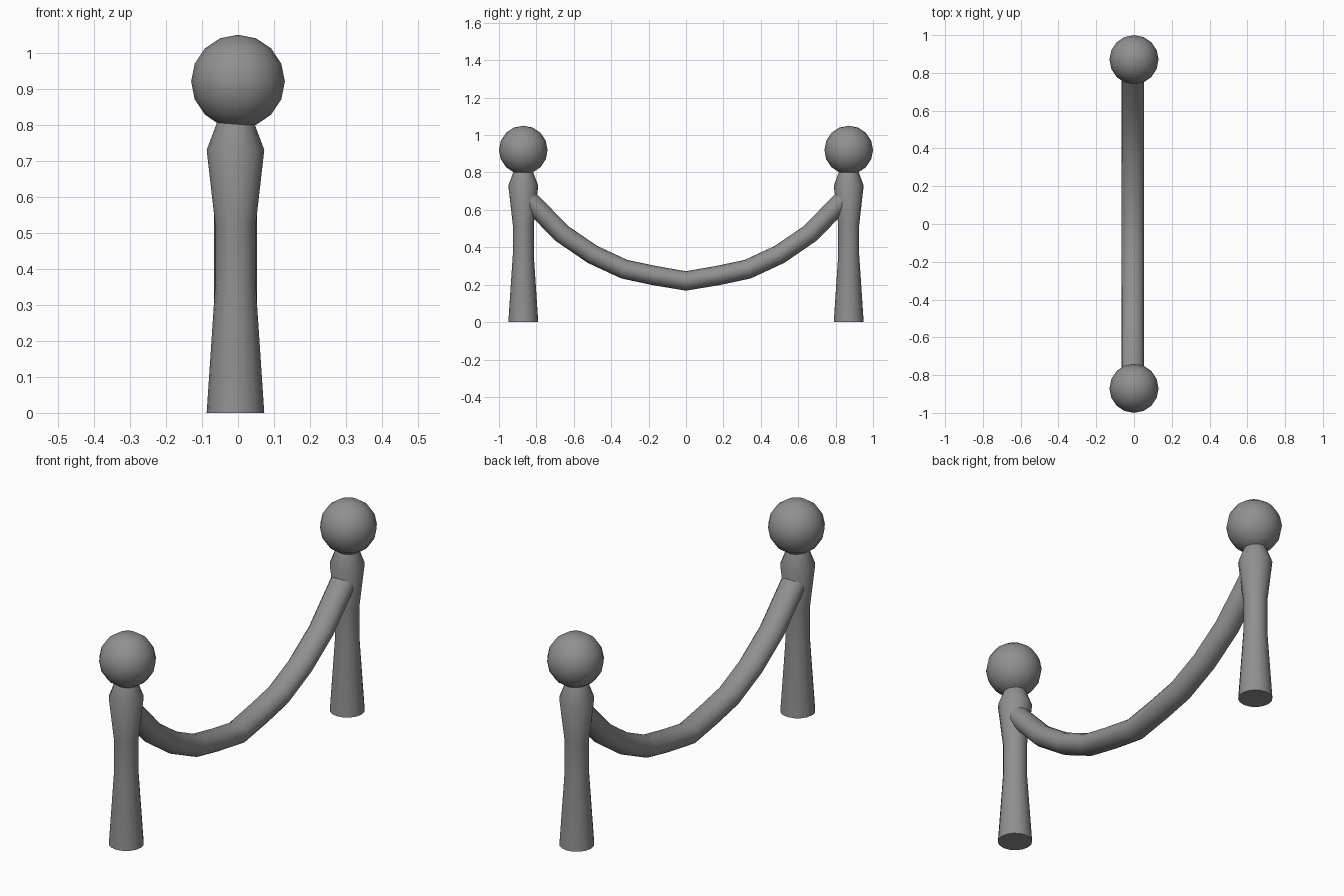
import bpy, bmesh, math
from mathutils import Vector

cube = bpy.data.objects.get("Cube")
if cube:
    bpy.data.objects.remove(cube, do_unlink=True)

grey = bpy.data.materials.new("plain grey")
grey.use_nodes = True
colour = (0.28, 0.28, 0.28, 1)
grey.diffuse_color = colour
grey.node_tree.nodes["Principled BSDF"].inputs["Base Color"].default_value = colour

SIDES = 16
POST_X, POST_Y = -0.007, 0.87


def finish(name, bm):
    """Turn a bmesh into a smooth, grey object."""
    bmesh.ops.recalc_face_normals(bm, faces=bm.faces)
    mesh = bpy.data.meshes.new(name)
    bm.to_mesh(mesh)
    bm.free()
    mesh.materials.append(grey)
    obj = bpy.data.objects.new(name, mesh)
    bpy.context.collection.objects.link(obj)
    bpy.ops.object.select_all(action='DESELECT')
    obj.select_set(True)
    bpy.context.view_layer.objects.active = obj
    bpy.ops.object.shade_smooth_by_angle(angle=math.radians(45))
    return obj


def loft(name, sections):
    """Skin capped rings; each section is (centre, side axis, up axis)."""
    bm = bmesh.new()
    rings = []
    for centre, side, up in sections:
        angles = [2 * math.pi * i / SIDES for i in range(SIDES)]
        rings.append([bm.verts.new(centre + side * math.cos(a) + up * math.sin(a))
                      for a in angles])
    for low, high in zip(rings, rings[1:]):
        for i in range(SIDES):
            j = (i + 1) % SIDES
            bm.faces.new((low[i], low[j], high[j], high[i]))
    bm.faces.new(rings[0])
    bm.faces.new(rings[-1])
    return finish(name, bm)


# Waisted posts, each topped by a ball
post_profile = [(0.08, 0), (0.056, 0.36), (0.056, 0.52), (0.08, 0.73), (0.05, 0.81)]
for label, sign in (("front", -1), ("back", 1)):
    loft(label + "_post", [(Vector((POST_X, sign * POST_Y, z)),
                            Vector((r, 0, 0)), Vector((0, r, 0)))
                           for r, z in post_profile])
    bm = bmesh.new()
    bmesh.ops.create_uvsphere(bm, u_segments=SIDES, v_segments=SIDES // 2, radius=0.13)
    bmesh.ops.translate(bm, verts=bm.verts, vec=(0, sign * POST_Y, 0.92))
    finish(label + "_ball", bm)

# Sagging rope between the posts
half = [(0, 0.22), (0.175, 0.25), (0.33, 0.283), (0.5, 0.362), (0.665, 0.475), (0.86, 0.675)]
path = [Vector((POST_X, -y, z)) for y, z in reversed(half[1:])]
path += [Vector((POST_X, y, z)) for y, z in half]
sections = []
for i, point in enumerate(path):
    before, after = path[max(i - 1, 0)], path[min(i + 1, len(path) - 1)]
    tangent = (after - before).normalized()
    side = Vector((1, 0, 0))
    sections.append((point, side * 0.06, tangent.cross(side) * 0.052))
loft("rope", sections)
